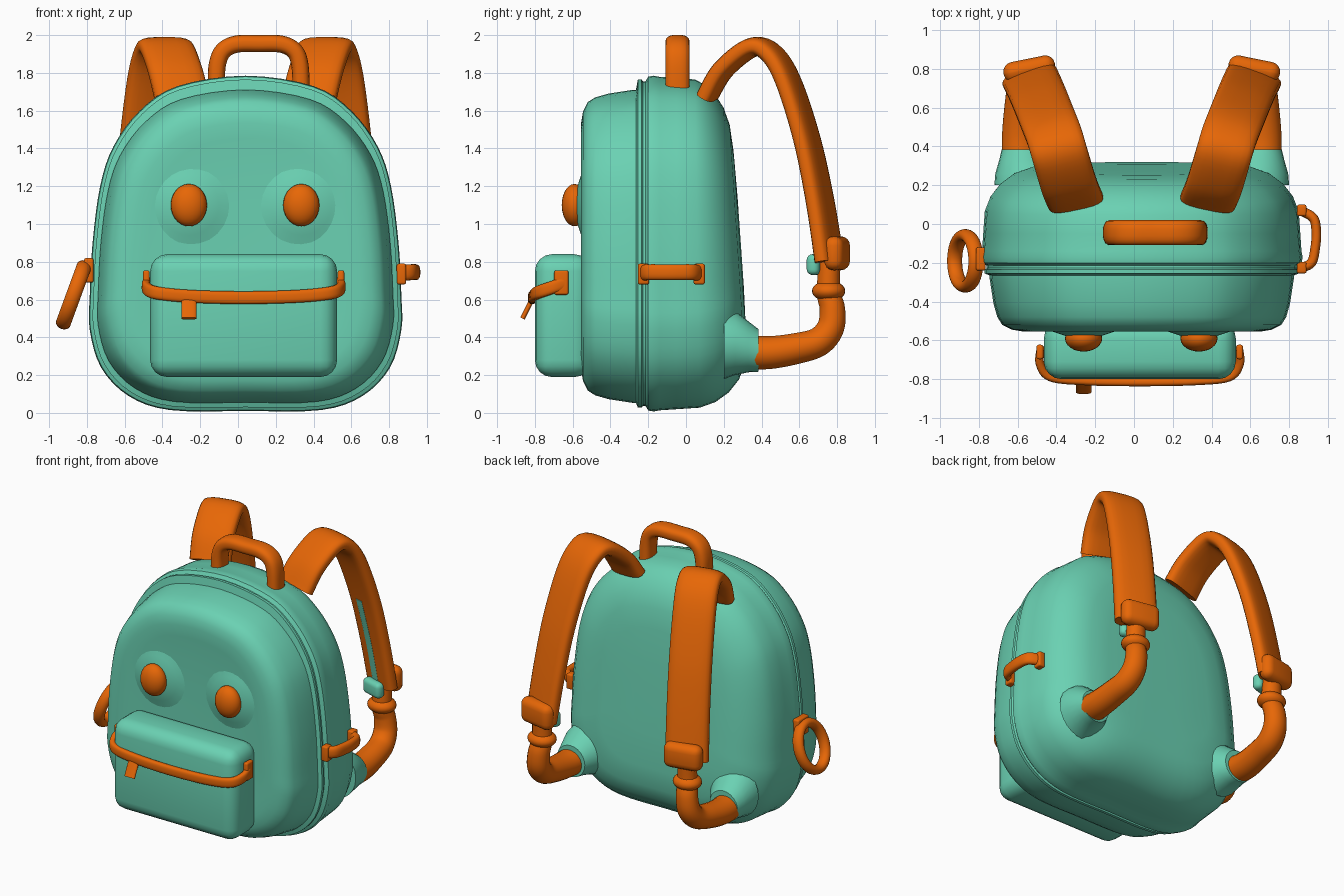
import bpy, bmesh, math
from mathutils import Vector, Matrix

cube = bpy.data.objects.get("Cube")
if cube:
    bpy.data.objects.remove(cube, do_unlink=True)

CX = 0.04  # middle of the bag


def material(name, rgb):
    m = bpy.data.materials.new(name)
    m.use_nodes = True
    m.diffuse_color = (*rgb, 1)
    for node in m.node_tree.nodes:
        if node.type == 'BSDF_PRINCIPLED':
            node.inputs["Base Color"].default_value = (*rgb, 1)
    return m


TEAL = material("teal_fabric", (0.145, 0.64, 0.45))
ORANGE = material("orange_trim", (0.80, 0.135, 0.002))


def finish(name, bm, mat, angle=40):
    bmesh.ops.recalc_face_normals(bm, faces=bm.faces)
    me = bpy.data.meshes.new(name)
    bm.to_mesh(me)
    bm.free()
    me.materials.append(mat)
    ob = bpy.data.objects.new(name, me)
    bpy.context.collection.objects.link(ob)
    bpy.ops.object.select_all(action='DESELECT')
    ob.select_set(True)
    bpy.context.view_layer.objects.active = ob
    bpy.ops.object.shade_smooth_by_angle(angle=math.radians(angle))


def smooth_path(points, steps=6, closed=False):
    """Catmull-Rom curve through the points."""
    p = [Vector(q) for q in points]
    n = len(p)
    out = []
    for i in range(n if closed else n - 1):
        if closed:
            a, b, c, d = (p[(i + k) % n] for k in (-1, 0, 1, 2))
        else:
            a, b, c, d = (p[min(max(i + k, 0), n - 1)] for k in (-1, 0, 1, 2))
        for j in range(steps):
            t = j / steps
            out.append(0.5 * (2 * b + (c - a) * t + (2 * a - 5 * b + 4 * c - d) * t * t
                              + (3 * b - a - 3 * c + d) * t ** 3))
    if not closed:
        out.append(p[-1])
    return out


def loft(name, rings, mat, closed=False, angle=40):
    bm = bmesh.new()
    vs = [[bm.verts.new(v) for v in ring] for ring in rings]
    n = len(vs[0])
    pairs = list(zip(vs, vs[1:])) + ([(vs[-1], vs[0])] if closed else [])
    for a, b in pairs:
        for i in range(n):
            bm.faces.new((a[i], a[(i + 1) % n], b[(i + 1) % n], b[i]))
    if not closed:
        bm.faces.new(vs[0])
        bm.faces.new(vs[-1])
    finish(name, bm, mat, angle)


def round_loft(name, rows, mat):
    """Cone-like shell along y from rows of x, y, z, radius."""
    turns = [math.tau * k / 24 for k in range(24)]
    loft(name, [[(x + r * math.cos(a), y, z + r * math.sin(a)) for a in turns]
                for x, y, z, r in rows], mat)


def sweep(name, points, half_w, half_t, side, mat, closed=False, power=1.0, steps=6, grow=1.0,
          twist=0.0):
    """Carry a rounded section along a path; side is its width direction, twist turns it in y."""
    path = smooth_path(points, steps, closed)
    n = len(path)
    rings = []
    for i, p in enumerate(path):
        if closed:
            t = path[(i + 1) % n] - path[i - 1]
        else:
            t = path[min(i + 1, n - 1)] - path[max(i - 1, 0)]
        t.normalize()
        f = i / (n - 1)
        s = Vector(side) + Vector((0, twist * f, 0))
        s = (s - t * s.dot(t)).normalized()
        nrm = t.cross(s)
        size = 1 + (grow - 1) * f
        ring = []
        for k in range(20):
            a = math.tau * (k + 0.5) / 20
            c, d = math.cos(a), math.sin(a)
            ring.append(p + s * size * half_w * math.copysign(abs(c) ** power, c)
                        + nrm * size * half_t * math.copysign(abs(d) ** power, d))
        rings.append(ring)
    loft(name, rings, mat, closed, 50)


def box(name, centre, size, bevel, mat, turn=0.0):
    bm = bmesh.new()
    bmesh.ops.create_cube(bm, size=1)
    bmesh.ops.scale(bm, vec=size, verts=bm.verts)
    bmesh.ops.bevel(bm, geom=bm.edges[:], offset=bevel, segments=4, profile=0.5, affect='EDGES')
    bmesh.ops.rotate(bm, matrix=Matrix.Rotation(turn, 3, 'Z'), verts=bm.verts)
    bmesh.ops.translate(bm, vec=centre, verts=bm.verts)
    finish(name, bm, mat)


def ball(name, centre, radii, mat):
    bm = bmesh.new()
    bmesh.ops.create_uvsphere(bm, u_segments=24, v_segments=14, radius=1)
    bmesh.ops.scale(bm, vec=radii, verts=bm.verts)
    bmesh.ops.translate(bm, vec=centre, verts=bm.verts)
    finish(name, bm, mat)


# Bag body: dome outline lofted from front to back, with piping round the seam
half = [(0.4, 0.015), (0.62, 0.09), (0.765, 0.24), (0.825, 0.44), (0.825, 0.62), (0.81, 0.9),
        (0.77, 1.2), (0.70, 1.41), (0.56, 1.6), (0.36, 1.73)]
outline = ([(0, 0, 0.01)] + [(x, 0, z) for x, z in half] + [(0, 0, 1.785)]
           + [(-x, 0, z) for x, z in reversed(half)])
outline = smooth_path(outline, 4, True)
layers = [(-0.54, 0.65), (-0.543, 0.45), (-0.55, 0.3), (-0.555, 0.22), (-0.545, 0.16),
          (-0.52, 0.11), (-0.48, 0.085), (-0.41, 0.065), (-0.28, 0.045), (-0.265, 0.045),
          (-0.255, 0.02), (-0.235, 0.02), (-0.228, 0.03), (-0.215, 0.03), (-0.2, 0.005),
          (-0.17, 0.0), (-0.14, 0.006), (-0.05, 0.012), (0.06, 0.02), (0.13, 0.05), (0.19, 0.1),
          (0.24, 0.17), (0.272, 0.26), (0.285, 0.4), (0.29, 0.65)]
rings = []
for y, inset in layers:
    ring = []
    for v in outline:
        drop = 0.03 if y < -0.26 and v.z > 0.9 else 0  # the front panel sits lower on top
        x = CX + v.x * (0.83 - inset) / 0.83
        z = 0.9 + (v.z - 0.9) * (0.89 - inset - drop) / 0.89
        ring.append((x, y * (1 + 0.24 * (0.9 - z)) if y > 0 else y, z))
    rings.append(ring)
loft("bag_body", rings, TEAL)

# Front pocket
box("front_pocket", (0.03, -0.65, 0.515), (0.99, 0.30, 0.65), 0.09, TEAL)

# Pocket zip, its end tabs and its pull
sweep("pocket_zip", [(-0.48, -0.64, 0.69), (-0.485, -0.72, 0.66), (-0.43, -0.79, 0.635),
                     (-0.25, -0.81, 0.617), (0.03, -0.815, 0.61), (0.31, -0.81, 0.617),
                     (0.49, -0.79, 0.635), (0.545, -0.72, 0.66), (0.54, -0.64, 0.69)],
      0.034, 0.022, (0, 0, 1), ORANGE, power=0.7)
for x, label in ((-0.485, "right"), (0.545, "left")):
    box("zip_tab_" + label, (x, -0.66, 0.69), (0.035, 0.075, 0.13), 0.012, ORANGE)
sweep("zip_pull", [(-0.26, -0.815, 0.60), (-0.26, -0.84, 0.55), (-0.26, -0.865, 0.50)],
      0.04, 0.013, (1, 0, 0), ORANGE, power=0.7)

# Button eyes on raised fabric
for x, label in ((-0.26, "right"), (0.335, "left")):
    ball("eye_" + label, (x, -0.59, 1.1), (0.096, 0.068, 0.112), ORANGE)
    round_loft("eye_mount_" + label, [(x, -0.53, 1.1, 0.25), (x, -0.555, 1.1, 0.16),
                                      (x, -0.578, 1.1, 0.09)], TEAL)

# Top carry handle
sweep("carry_handle", [(-0.115, -0.045, 1.73), (-0.11, -0.045, 1.84), (-0.08, -0.045, 1.915),
                       (-0.01, -0.045, 1.952), (0.11, -0.045, 1.955), (0.23, -0.045, 1.952),
                       (0.30, -0.045, 1.915), (0.328, -0.045, 1.84), (0.335, -0.045, 1.70)],
      0.065, 0.046, (0, 1, 0), ORANGE, power=0.75)

# Shoulder straps, with buckle, lower webbing and corner anchor on each side
strap = [(0.34, 0.115, 1.68), (0.375, 0.2, 1.82), (0.42, 0.35, 1.935), (0.45, 0.45, 1.905),
         (0.485, 0.54, 1.76), (0.525, 0.64, 1.45), (0.555, 0.71, 1.12), (0.58, 0.76, 0.80)]
webbing = [(0.58, 0.76, 0.8), (0.58, 0.755, 0.64), (0.59, 0.775, 0.55), (0.60, 0.765, 0.45),
           (0.61, 0.70, 0.375), (0.62, 0.58, 0.34), (0.625, 0.45, 0.32), (0.62, 0.33, 0.32)]
for s, label in ((-1, "right"), (1, "left")):
    def flip(points):
        return [(CX + s * x, y, z) for x, y, z in points]
    sweep("shoulder_strap_" + label, flip(strap), 0.145, 0.05, (1, -0.14 * s, 0), ORANGE,
          power=0.65, twist=-0.25 * s)
    box("strap_buckle_" + label, (CX + s * 0.58, 0.80, 0.845), (0.27, 0.105, 0.18), 0.05, ORANGE,
        -0.2 * s)
    box("buckle_tongue_" + label, (CX + s * 0.56, 0.69, 0.785), (0.17, 0.07, 0.11), 0.03, TEAL,
        -0.3 * s)
    ball("webbing_collar_" + label, (CX + s * 0.58, 0.755, 0.645), (0.10, 0.088, 0.055), ORANGE)
    sweep("lower_webbing_" + label, flip(webbing), 0.064, 0.058, (1, 0, 0), ORANGE, grow=1.6)
    round_loft("strap_anchor_" + label,
               flip_rows := [(CX + s * x, y, z, r) for x, y, z, r in (
                   (0.57, 0.2, 0.37, 0.19), (0.585, 0.26, 0.37, 0.17),
                   (0.60, 0.33, 0.35, 0.135), (0.61, 0.385, 0.33, 0.112))], TEAL)

# Worn lining stripe on the inner face of the left strap
stripe = [(CX + x - 0.016, y - 0.047, z - 0.01) for x, y, z in strap[5:]]
sweep("strap_lining", stripe, 0.032, 0.004, (1, -0.34, 0), TEAL)

# Side grab loop on the left
for y, label in ((-0.225, "front"), (0.07, "back")):
    box("grab_loop_plate_" + label, (0.865, y, 0.735), (0.05, 0.06, 0.11), 0.012, ORANGE)
sweep("grab_loop", [(0.86, -0.225, 0.74), (0.915, -0.2, 0.745), (0.935, -0.12, 0.745),
                    (0.94, -0.04, 0.745), (0.925, 0.03, 0.745), (0.86, 0.07, 0.74)],
      0.042, 0.025, (0, 0, 1), ORANGE, power=0.8)

# Hanging ring and its plate on the right
box("ring_plate", (-0.79, -0.18, 0.755), (0.05, 0.12, 0.13), 0.012, ORANGE)
ring = [(-0.815 - 0.055 * (1 - math.sin(a)), -0.19 + 0.132 * math.cos(a),
         0.625 + 0.15 * math.sin(a))
        for a in (math.tau * k / 12 for k in range(12))]
sweep("hanging_ring", ring, 0.04, 0.032, (0.93, 0, -0.36), ORANGE, closed=True, steps=3)
